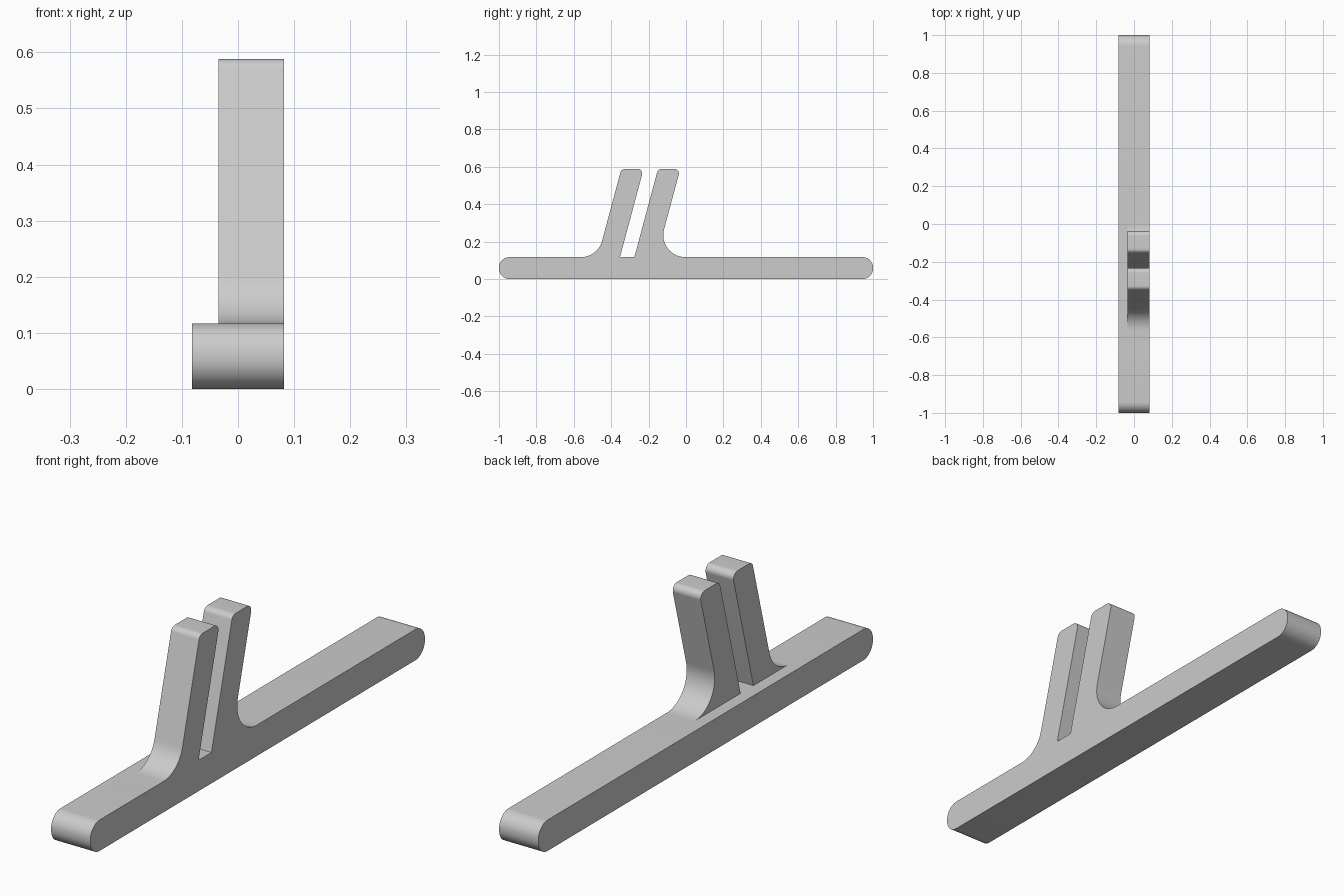
import bpy, bmesh, math
from mathutils import Vector

if "Cube" in bpy.data.objects:
    bpy.data.objects.remove(bpy.data.objects["Cube"])

grey = bpy.data.materials.new("plain_grey")
grey.use_nodes = True
colour = (0.604, 0.604, 0.604, 1)
grey.diffuse_color = colour
grey.node_tree.nodes["Principled BSDF"].inputs["Base Color"].default_value = colour

HALF_W, BAR_TOP, TOP = 0.082, 0.117, 0.588
INNER_X = -0.035
LEAN = math.tan(math.radians(15))
THICK = 0.119


def rounded(corners, steps=14):
    """Outline from (y, z, radius) corners, each replaced by a tangent arc."""
    out = []
    for i, (y, z, r) in enumerate(corners):
        p = Vector((y, z))
        if r == 0:
            out.append(p)
            continue
        a = (Vector(corners[i - 1][:2]) - p).normalized()
        b = (Vector(corners[(i + 1) % len(corners)][:2]) - p).normalized()
        half = a.angle(b) / 2
        centre = p + (a + b).normalized() * (r / math.sin(half))
        reach = r / math.tan(half)
        start = (p + a * reach - centre).normalized()
        end = (p + b * reach - centre).normalized()
        for k in range(steps + 1):
            out.append(centre + start.slerp(end, k / steps) * r)
    return out


def extrude_profile(name, outline, x0, x1):
    bm = bmesh.new()
    face = bm.faces.new([bm.verts.new((x0, p.x, p.y)) for p in outline])
    new = bmesh.ops.extrude_face_region(bm, geom=[face])["geom"]
    verts = [v for v in new if isinstance(v, bmesh.types.BMVert)]
    bmesh.ops.translate(bm, verts=verts, vec=(x1 - x0, 0, 0))
    bmesh.ops.recalc_face_normals(bm, faces=bm.faces[:])
    mesh = bpy.data.meshes.new(name)
    bm.to_mesh(mesh)
    bm.free()
    mesh.materials.append(grey)
    ob = bpy.data.objects.new(name, mesh)
    bpy.context.collection.objects.link(ob)
    return ob


def prong(name, slot_y, side):
    """Leaning prong; slot_y is its slot edge, side its filleted outer side."""
    outer_y = slot_y + side * THICK
    foot_y = outer_y + side * 0.2
    low = BAR_TOP / 2
    rise = (TOP - BAR_TOP) * LEAN
    return extrude_profile(name, rounded([
        (slot_y, low, 0), (slot_y, BAR_TOP, 0),
        (slot_y + rise, TOP, 0.0235), (outer_y + rise, TOP, 0.0235),
        (outer_y, BAR_TOP, 0.117), (foot_y, BAR_TOP, 0), (foot_y, low, 0),
    ]), INNER_X, HALF_W)


# Long bar with rounded ends
r = 0.056
bar = extrude_profile("base_bar", rounded(
    [(-1, 0, r), (1, 0, r), (1, BAR_TOP, r), (-1, BAR_TOP, r)]), -HALF_W, HALF_W)

# Two leaning prongs, joined into the bar
bpy.context.view_layer.objects.active = bar
for part in (prong("front_prong", -0.353, -1), prong("rear_prong", -0.276, 1)):
    mod = bar.modifiers.new("join_prong", "BOOLEAN")
    mod.operation = "UNION"
    mod.solver = "EXACT"
    mod.object = part
    bpy.ops.object.modifier_apply(modifier=mod.name)
    bpy.data.objects.remove(part)

# Smooth curves, sharp edges
bpy.ops.object.select_all(action="DESELECT")
bar.select_set(True)
bpy.ops.object.shade_smooth_by_angle(angle=math.radians(30))
bar.name = "bar_with_clip"
